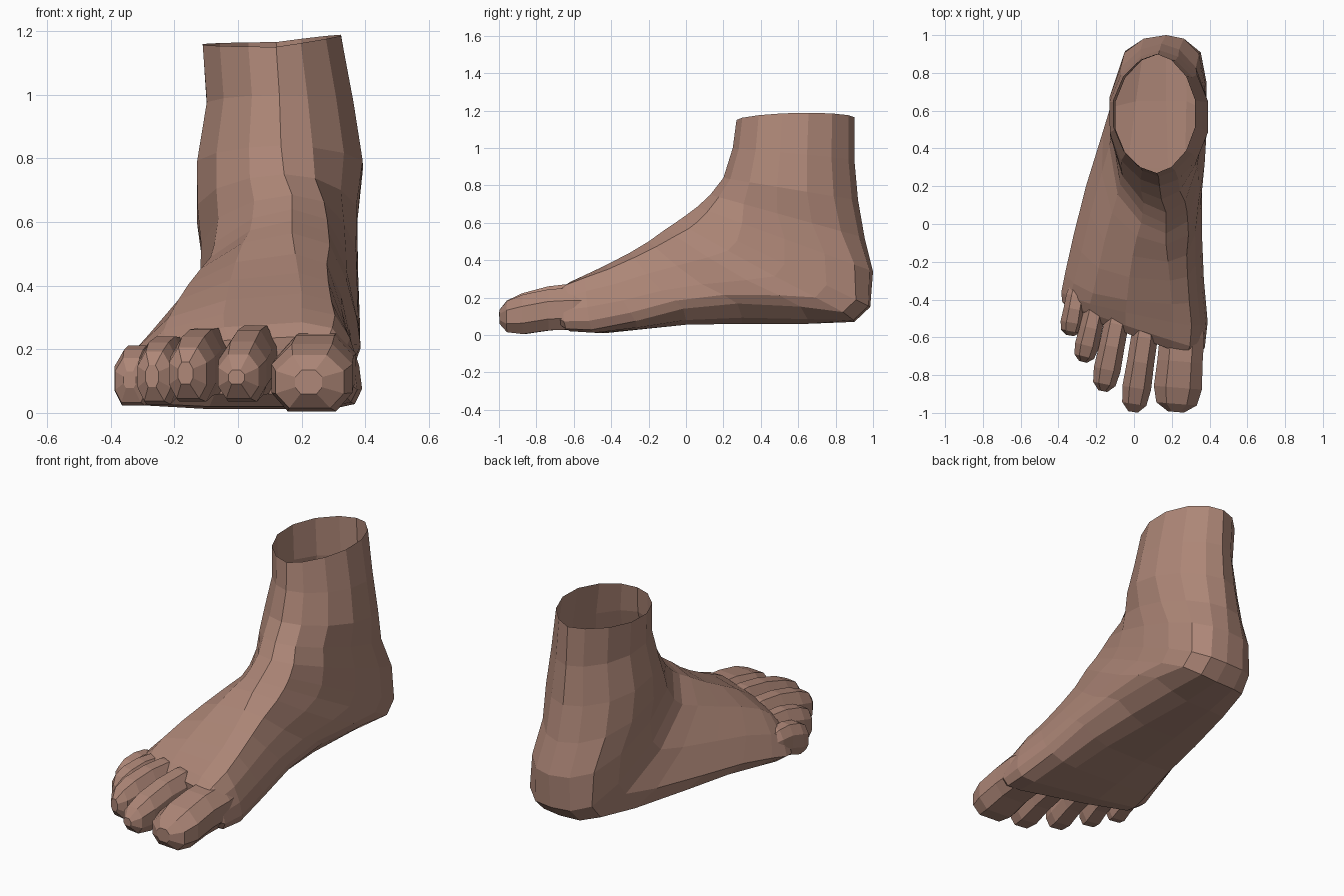
import bpy, bmesh, math
from mathutils import Vector

if "Cube" in bpy.data.objects:
    bpy.data.objects.remove(bpy.data.objects["Cube"])

skin = bpy.data.materials.new("skin")
skin.diffuse_color = (0.42, 0.24, 0.185, 1)
skin.use_nodes = True
skin.node_tree.nodes["Principled BSDF"].inputs["Base Color"].default_value = skin.diffuse_color


def loft(name, rings, cap_end=True):
    """Skin a list of equal-length closed rings with flat quads."""
    bm = bmesh.new()
    rows = [[bm.verts.new(p) for p in ring] for ring in rings]
    n = len(rows[0])
    for a, b in zip(rows, rows[1:]):
        for i in range(n):
            j = (i + 1) % n
            bm.faces.new((a[i], a[j], b[j], b[i]))
    if cap_end:
        bm.faces.new(rows[-1])
    bmesh.ops.recalc_face_normals(bm, faces=bm.faces[:])
    me = bpy.data.meshes.new(name)
    bm.to_mesh(me)
    bm.free()
    me.materials.append(skin)
    ob = bpy.data.objects.new(name, me)
    bpy.context.collection.objects.link(ob)
    return ob


# Cross-section of the foot: side offset, fraction from instep down to sole
FOOT = [(0, 0), (.55, .07), (.8, .3), (.95, .57), (1, .8), (.88, .95), (.5, 1),
        (0, 1), (-.5, 1), (-.88, .96), (-1, .8), (-.92, .5), (-.74, .22), (-.42, .06)]
N = len(FOOT)


def oval(i):
    """Cross-section of the ankle: a slightly pointed oval, same point count."""
    a = 2 * math.pi * i / N
    return math.sin(a) * abs(math.sin(a)) ** .2, (1 - math.cos(a)) / 2


# Sections swing from level at the ankle to upright at the toes:
# front y, z, back y, z, ridge x, left x, right x, foot-shape blend, slant
SECTIONS = [
    (.27, 1.15, .90, 1.165, .12, -.118, .33, 0, 0),
    (.25, 1.0, .90, .94, .13, -.105, .37, 0, 0),
    (.20, .84, .92, .72, .135, -.137, .40, .05, 0),
    (.13, .75, .955, .52, .145, -.13, .38, .25, 0),
    (.06, .685, 1.0, .34, .17, -.095, .38, .6, 0),
    (.0, .64, .985, .15, .17, -.08, .385, .8, 0),
    (-.05, .605, .90, .07, .17, -.085, .385, .9, 0),
    (-.11, .565, .65, .06, .17, -.15, .385, 1, 0),
    (-.20, .50, .30, .06, .18, -.25, .36, 1, 0),
    (-.30, .44, .0, .055, .19, -.32, .36, 1, 0),
    (-.42, .375, -.25, .03, .20, -.365, .37, 1, .05),
    (-.50, .33, -.45, .012, .20, -.385, .39, 1, .2),
    (-.585, .285, -.56, .02, .20, -.38, .375, 1, .32),
    (-.63, .24, -.61, .06, .20, -.345, .345, 1, .36),
]
ARCH = {6: .03, 7: .10, 8: .13, 9: .10, 10: .04}          # lift of the inner sole
OUTER = {3: .01, 4: .04, 5: .065, 6: .075, 7: .055, 8: .02}  # swell of outer instep

rings = []
for k, (fy, fz, by, bz, xm, xl, xr, w, slant) in enumerate(SECTIONS):
    ring = []
    for i, (u1, t1) in enumerate(FOOT):
        u0, t0 = oval(i)
        u, t = u0 + (u1 - u0) * w, t0 + (t1 - t0) * w
        x = xm + u * ((xr - xm) if u > 0 else (xm - xl))
        if u < -.01:
            x -= OUTER.get(k, 0) * 6.75 * t * (1 - t) ** 2
        y = fy + (by - fy) * t - slant * (x - .1)
        z = fz + (bz - fz) * t + ARCH.get(k, 0) * max(0, u) ** 2 * t ** 3
        if k == 0:                       # rim rises on the inner side
            z += .03 * max(0, u)
        ring.append(Vector((x, y, z)))
    rings.append(ring)
loft("foot_body", rings)

# Toes: base x, y, tip x, y, width, top z at base, top z at tip, bottom z
TOES = {
    "big_toe": (.265, -.46, .222, -.995, .25, .295, .185, .0),
    "second_toe": (.075, -.47, -.005, -.995, .15, .325, .185, .03),
    "third_toe": (-.07, -.41, -.165, -.885, .14, .305, .21, .03),
    "fourth_toe": (-.185, -.37, -.27, -.73, .125, .27, .20, .022),
    "little_toe": (-.29, -.31, -.34, -.59, .12, .235, .18, .018),
}
# Stations along each toe: fraction, width scale, lift of underside, drop of top
STATIONS = [(0, .7, .06, .06), (.25, .94, .03, .015), (.5, .96, .025, -.005),
            (.76, 1.02, .005, -.005), (.92, .86, .015, .012), (1, .34, .06, .05)]
OCT = [(1, .4), (.5, 1), (-.5, 1), (-1, .4), (-1, -.45), (-.6, -1), (.6, -1), (1, -.45)]

for name, (x0, y0, x1, y1, width, top0, top1, low) in TOES.items():
    side = Vector((y0 - y1, x1 - x0, 0)).normalized()
    rings = []
    for f, s, lift, drop in STATIONS:
        c = Vector((x0 + (x1 - x0) * f, y0 + (y1 - y0) * f, 0))
        top = top0 + (top1 - top0) * f - drop
        bot = low + lift
        rings.append([c + side * (a * s * width / 2)
                      + Vector((0, 0, (top + bot) / 2 + b * (top - bot) / 2))
                      for a, b in OCT])
    loft(name, rings)
